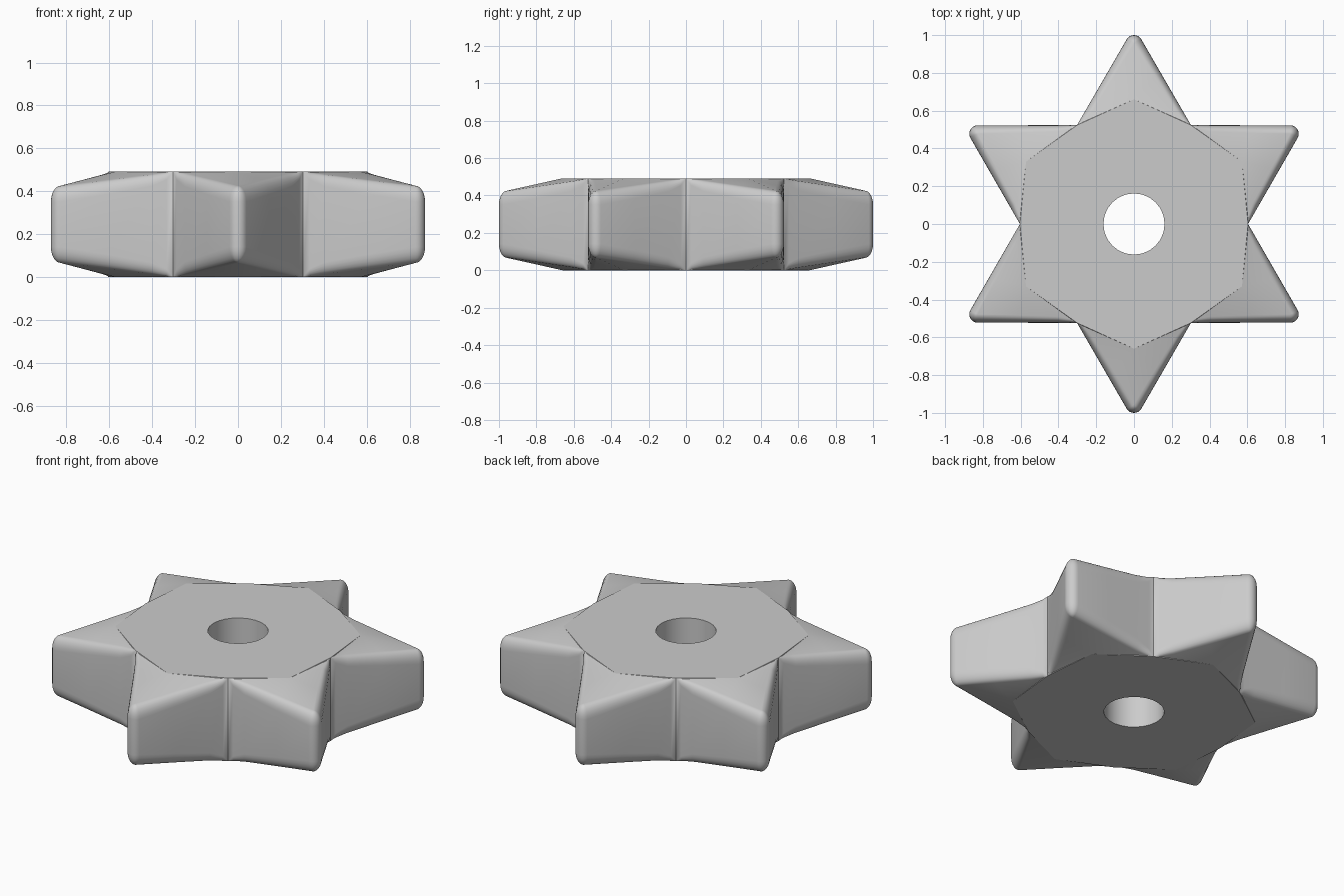
import bpy, bmesh
from math import sin, cos, pi, radians
from mathutils import Vector

if "Cube" in bpy.data.objects:
    bpy.data.objects.remove(bpy.data.objects["Cube"])

HALF = 0.246            # half thickness at the hub
TIP_HALF = 0.18         # half thickness at the tips
VALLEY_R, RIDGE_R, HOLE_R = 0.604, 0.66, 0.162
ROUND, DROP = 0.045, 0.075   # rim rounding: plan radius and height
TIP_C = 1.0 - ROUND     # centre of each tip rounding
RINGS, ARC = 6, 8

bm = bmesh.new()


def polar(r, a, z):
    return Vector((r * cos(a), r * sin(a), z))


def arm_ring(axis, th, sign):
    """One outline of an arm at rim-rounding angle th, valley to valley."""
    inset, drop = ROUND * (1 - cos(th)), DROP * (1 - sin(th))
    u, v = polar(1, axis, 0), polar(1, axis + pi / 2, 0)
    pts = []

    def side(s):
        out = []
        n = polar(1, axis + s * radians(60), 0)
        valley = polar(VALLEY_R, axis + s * pi / 6, 0)
        end = u * TIP_C + n * ROUND
        for t, f in ((0, 0), (0.06, 0.45), (0.2, 0.75), (0.6, 0.9)):
            p = valley.lerp(end, t) - n * inset * f
            p.z = sign * (HALF + (TIP_HALF - HALF) * t - drop * f)
            out.append(p)
        return out

    pts += side(-1)
    for i in range(ARC + 1):
        b = radians(-60 + 120 * i / ARC)
        p = u * (TIP_C + ROUND * cos(th) * cos(b)) + v * (ROUND * cos(th) * sin(b))
        p.z = sign * (TIP_HALF - drop)
        pts.append(p)
    pts += side(1)[::-1]
    return [bm.verts.new(p) for p in pts]


def face(*vs):
    bm.faces.new(vs)


# six arms: side walls, rounded rims, sloping top and bottom
for k in range(6):
    axis = pi / 6 + k * pi / 3
    top = [arm_ring(axis, pi / 2 * i / RINGS, 1) for i in range(RINGS + 1)]
    bot = [arm_ring(axis, pi / 2 * i / RINGS, -1) for i in range(RINGS + 1)]
    stack = bot[::-1] + top
    for a, b in zip(stack, stack[1:]):
        for i in range(len(a) - 1):
            face(a[i], a[i + 1], b[i + 1], b[i])
    for ring, s in ((top[-1], 1), (bot[-1], -1)):
        ridge = bm.verts.new(polar(RIDGE_R, axis, s * HALF))
        for i in range(len(ring) - 1):
            face(ridge, ring[i], ring[i + 1])
        # flat hub around the hole
        for side, valley in ((-1, ring[0]), (1, ring[-1])):
            hole = [bm.verts.new(polar(HOLE_R, axis + side * j * pi / 12, s * HALF))
                    for j in range(3)]
            face(ridge, valley, hole[2], hole[1], hole[0])

# hole wall
for j in range(24):
    a, b = j * pi / 12, (j + 1) * pi / 12
    face(*[bm.verts.new(polar(HOLE_R, t, z))
           for t, z in ((a, -HALF), (a, HALF), (b, HALF), (b, -HALF))])

bmesh.ops.remove_doubles(bm, verts=bm.verts, dist=0.0002)
bmesh.ops.dissolve_degenerate(bm, edges=bm.edges, dist=0.0002)
bmesh.ops.recalc_face_normals(bm, faces=bm.faces)

mesh = bpy.data.meshes.new("star_knob")
bm.to_mesh(mesh)
bm.free()
star = bpy.data.objects.new("star_knob", mesh)
bpy.context.collection.objects.link(star)
star.location.z = HALF

bpy.context.view_layer.objects.active = star
star.select_set(True)
bpy.ops.object.shade_smooth_by_angle(angle=radians(35))
